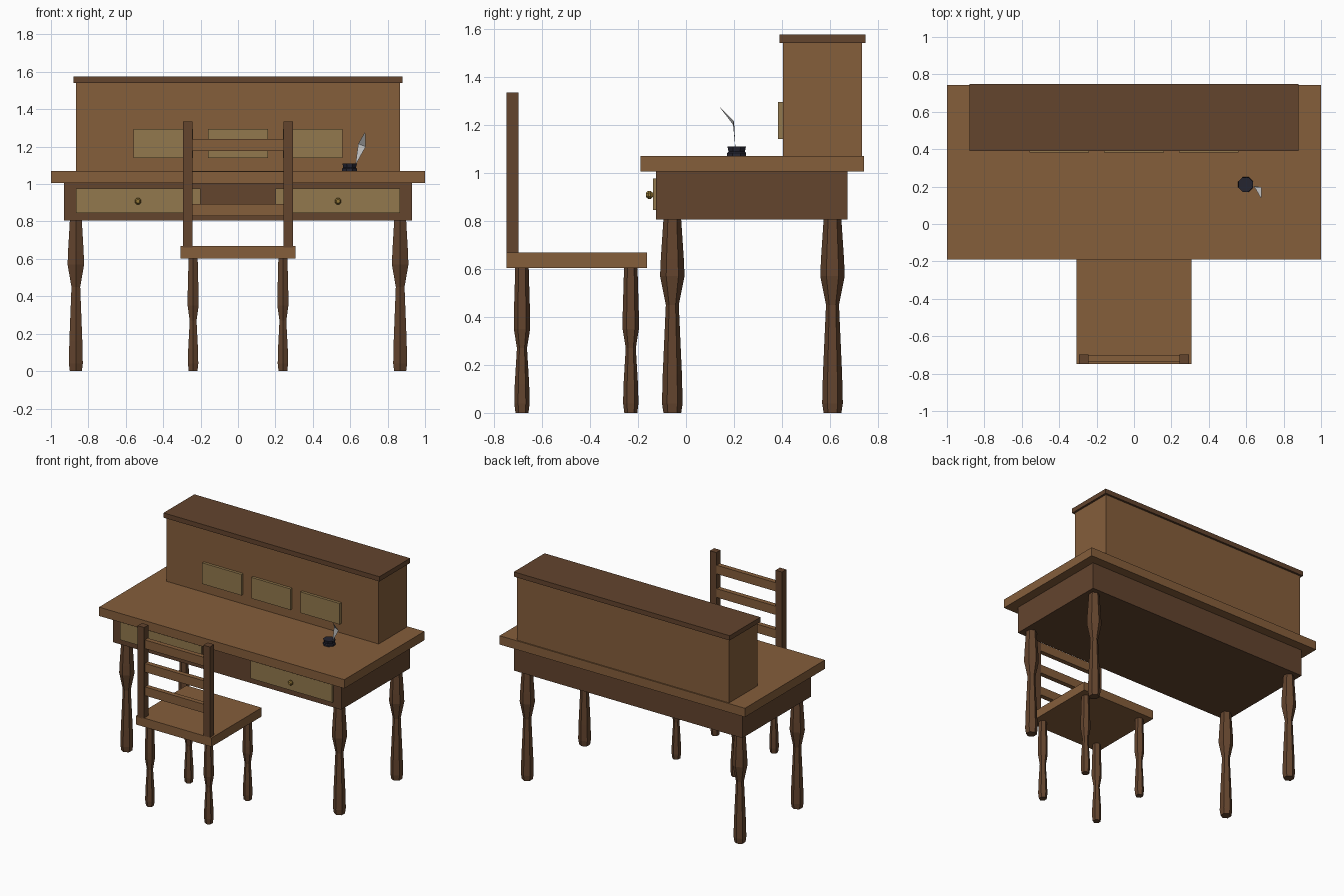
import bpy, bmesh
from math import sin, cos, pi

if "Cube" in bpy.data.objects:
    bpy.data.objects.remove(bpy.data.objects["Cube"])


def material(name, rgb):
    m = bpy.data.materials.new(name)
    m.diffuse_color = (*rgb, 1)
    m.use_nodes = True
    m.node_tree.nodes["Principled BSDF"].inputs["Base Color"].default_value = m.diffuse_color
    return m


WOOD = material("wood", (0.235, 0.112, 0.044))
DARK = material("dark_wood", (0.125, 0.058, 0.027))
PANEL = material("drawer_wood", (0.29, 0.19, 0.075))
BRASS = material("brass", (0.30, 0.19, 0.04))
INK = material("ink", (0.018, 0.018, 0.03))
QUILL = material("feather", (0.6, 0.62, 0.63))


def add_object(name, bm, mat):
    me = bpy.data.meshes.new(name)
    bmesh.ops.recalc_face_normals(bm, faces=bm.faces)
    bm.to_mesh(me)
    bm.free()
    me.materials.append(mat)
    ob = bpy.data.objects.new(name, me)
    bpy.context.collection.objects.link(ob)
    return ob


def box(name, x, y, z, mat):
    bm = bmesh.new()
    bmesh.ops.create_cube(bm, size=1)
    for v in bm.verts:
        v.co = [lo + (c + 0.5) * (hi - lo) for c, (lo, hi) in zip(v.co, (x, y, z))]
    return add_object(name, bm, mat)


def turned(name, profile, sides, loc, mat, phase=0.0, axis="Z"):
    """Faceted solid of revolution from (radius, height) pairs."""
    bm = bmesh.new()
    rings = []
    for r, h in profile:
        ring = []
        for i in range(sides):
            a = phase + 2 * pi * i / sides
            p = (r * cos(a), r * sin(a), h)
            if axis == "Y":
                p = (p[0], -h, p[1])
            ring.append(bm.verts.new(p))
        rings.append(ring)
    for a, b in zip(rings, rings[1:]):
        for i in range(sides):
            j = (i + 1) % sides
            bm.faces.new((a[i], a[j], b[j], b[i]))
    bm.faces.new(rings[0])
    bm.faces.new(rings[-1])
    ob = add_object(name, bm, mat)
    ob.location = loc
    return ob


# Desk body
box("desk_top", (-1, 1), (-0.19, 0.742), (1.005, 1.07), WOOD)
box("desk_apron", (-0.93, 0.93), (-0.125, 0.673), (0.805, 1.005), DARK)
box("hutch", (-0.865, 0.865), (0.403, 0.733), (1.07, 1.54), WOOD)
box("hutch_cap", (-0.88, 0.88), (0.39, 0.748), (1.54, 1.575), DARK)

# Hutch drawers
for n, x in (("left", -0.4), ("middle", 0), ("right", 0.4)):
    box(f"hutch_drawer_{n}", (x - 0.16, x + 0.16), (0.383, 0.41), (1.14, 1.295), PANEL)

# Turned hexagonal legs
DESK_LEG = [(0.037, 0), (0.043, 0.04), (0.04, 0.16), (0.027, 0.45),
            (0.051, 0.57), (0.048, 0.64), (0.037, 0.805)]
CHAIR_LEG = [(0.027, 0), (0.032, 0.04), (0.030, 0.12), (0.021, 0.27),
             (0.034, 0.35), (0.034, 0.40), (0.028, 0.605)]

for side, s in (("left", -1), ("right", 1)):
    for end, y in (("front", -0.057), ("back", 0.61)):
        turned(f"desk_{end}_{side}_leg", DESK_LEG, 6, (s * 0.867, y, 0), DARK, pi / 2)
    for end, y in (("front", -0.23), ("back", -0.683)):
        turned(f"chair_{end}_{side}_leg", CHAIR_LEG, 6, (s * 0.24, y, 0), DARK, pi / 2)
    # Desk drawer with knob
    box(f"desk_drawer_{side}", sorted((s * 0.2, s * 0.865)), (-0.138, -0.12),
        (0.845, 0.975), PANEL)
    turned(f"drawer_knob_{side}", [(0.008, 0), (0.018, 0.01), (0.018, 0.02), (0.010, 0.03)],
           8, (s * 0.535, -0.137, 0.908), BRASS, pi / 8, "Y")
    # Chair back post
    box(f"chair_{side}_post", sorted((s * 0.242, s * 0.294)), (-0.748, -0.698),
        (0.66, 1.335), DARK)

# Chair seat and back rails
box("chair_seat", (-0.307, 0.307), (-0.748, -0.163), (0.603, 0.668), WOOD)
for i, z in enumerate((0.862, 1.035, 1.208)):
    box(f"chair_rail_{i + 1}", (-0.25, 0.25), (-0.738, -0.703), (z - 0.032, z + 0.032), WOOD)

# Inkwell
turned("inkwell", [(0.043, 0), (0.043, 0.012), (0.037, 0.018), (0.042, 0.04)],
       8, (0.597, 0.211, 1.07), INK, pi / 8)

# Bent quill
bm = bmesh.new()
base, left, right, tip = [bm.verts.new(p) for p in (
    (0.627, 0.206, 1.10), (0.643, 0.200, 1.215), (0.683, 0.196, 1.20), (0.68, 0.135, 1.28))]
bm.faces.new((base, right, left))
bm.faces.new((left, right, tip))
add_object("quill", bm, QUILL)
